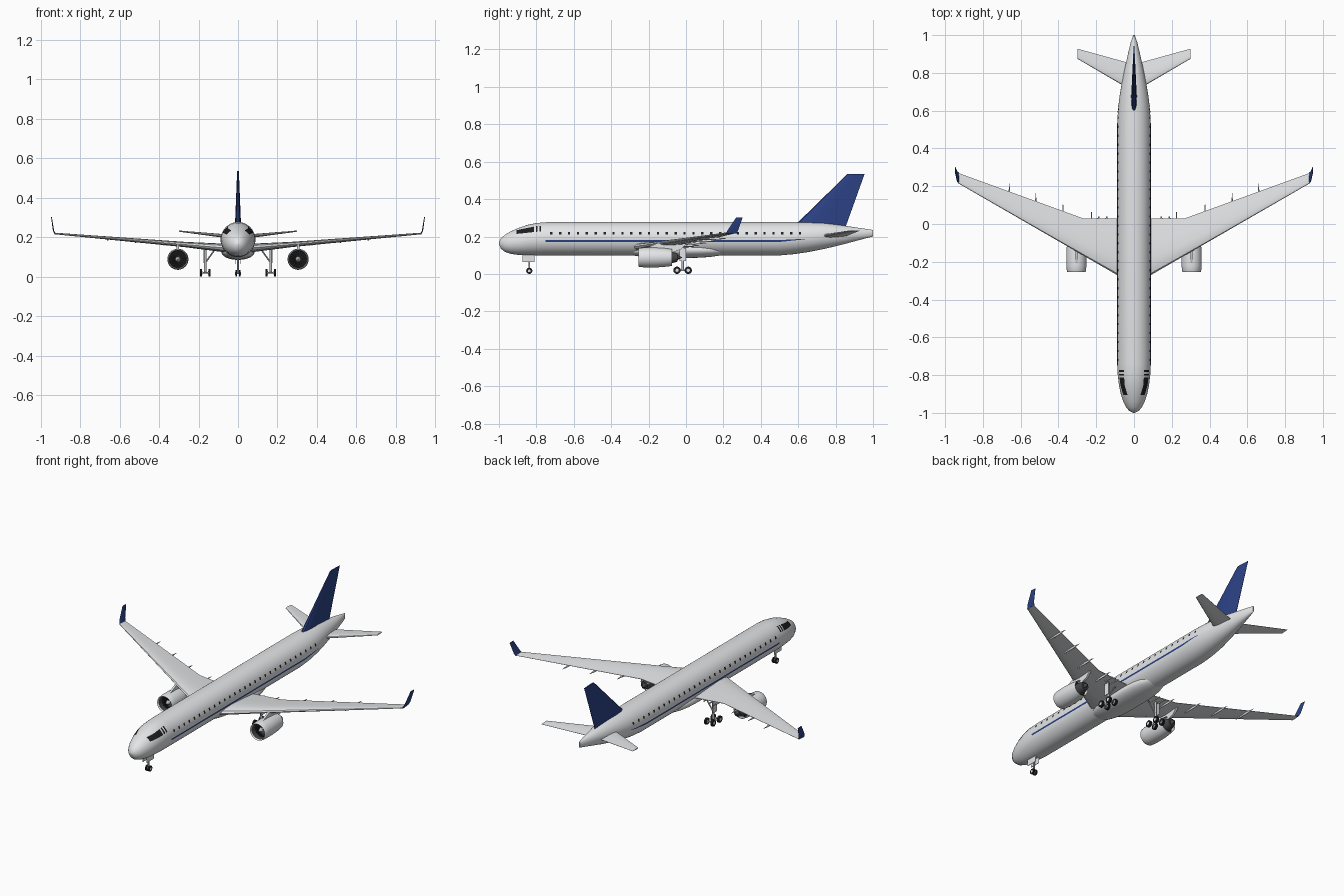
import bpy, bmesh, math
from mathutils import Vector

if "Cube" in bpy.data.objects:
    bpy.data.objects.remove(bpy.data.objects["Cube"])


def material(name, rgb):
    m = bpy.data.materials.new(name)
    m.diffuse_color = (*rgb, 1)
    m.use_nodes = True
    m.node_tree.nodes["Principled BSDF"].inputs["Base Color"].default_value = m.diffuse_color
    return m


WHITE = material("body_white", (0.77, 0.785, 0.80))
NAVY = material("navy_blue", (0.025, 0.055, 0.24))
BLACK = material("black", (0.012, 0.012, 0.014))
DARK = material("dark_grey", (0.06, 0.06, 0.065))
METAL = material("metal_grey", (0.50, 0.51, 0.52))


def finish(name, bm, mat, recalc=True, angle=35):
    if recalc:
        bmesh.ops.recalc_face_normals(bm, faces=bm.faces)
    me = bpy.data.meshes.new(name)
    bm.to_mesh(me)
    bm.free()
    me.materials.append(mat)
    ob = bpy.data.objects.new(name, me)
    bpy.context.collection.objects.link(ob)
    bpy.ops.object.select_all(action='DESELECT')
    ob.select_set(True)
    bpy.context.view_layer.objects.active = ob
    bpy.ops.object.shade_smooth_by_angle(angle=math.radians(angle))
    return ob


def loft(name, rings, mat, caps=True):
    """Skin a series of closed rings with equal point counts."""
    bm = bmesh.new()
    vs = [[bm.verts.new(p) for p in r] for r in rings]
    n = len(rings[0])
    for a, b in zip(vs, vs[1:]):
        for i in range(n):
            j = (i + 1) % n
            bm.faces.new((a[i], a[j], b[j], b[i]))
    if caps:
        bm.faces.new(vs[0])
        bm.faces.new(vs[-1])
    return finish(name, bm, mat)


def oval(x, y, z, w, h, n=48):
    return [(x + w * math.cos(2 * math.pi * i / n), y,
             z + h * math.sin(2 * math.pi * i / n)) for i in range(n)]


def lathe(name, x, z, profile, mat, n=32, caps=True):
    return loft(name, [oval(x, y, z, r, r, n) for y, r in profile], mat, caps)


def foil(x, z, y0, y1, t, up):
    """Wing section from leading edge y0 to trailing edge y1."""
    half = [(0, 0), (.03, .27), (.12, .44), (.3, .5), (.6, .34), (1, .04)]
    pts = half + [(c, -h) for c, h in half[:0:-1]]
    return [Vector((x, y0 + c * (y1 - y0), z)) + Vector(up) * h * t for c, h in pts]


def box(name, c, size, mat):
    bm = bmesh.new()
    bmesh.ops.create_cube(bm, size=1)
    for v in bm.verts:
        v.co = Vector(c) + Vector([a * b for a, b in zip(v.co, size)])
    return finish(name, bm, mat)


def rod(name, a, b, r, mat, n=16):
    """Cylinder between two points."""
    a, b = Vector(a), Vector(b)
    q = (b - a).to_track_quat('Z', 'Y')
    circle = [q @ Vector((r * math.cos(2 * math.pi * i / n),
                          r * math.sin(2 * math.pi * i / n), 0)) for i in range(n)]
    return loft(name, [[a + p for p in circle], [b + p for p in circle]], mat)


def wheel(name, x, y, r, w):
    rod(name + "_tyre", (x - w / 2, y, r), (x + w / 2, y, r), r, BLACK, 24)
    h = w / 2 + 0.001
    rod(name + "_hub", (x - h, y, r), (x + h, y, r), r * 0.45, WHITE)


# Fuselage stations: y, half width, bottom z, top z
BODY = [(-1, .004, .161, .169), (-.99, .025, .136, .190), (-.97, .042, .119, .208),
        (-.94, .057, .108, .226), (-.90, .070, .102, .244), (-.85, .080, .100, .262),
        (-.80, .086, .099, .272), (-.74, .088, .099, .277), (.50, .088, .099, .277),
        (.58, .086, .106, .277), (.66, .079, .118, .276), (.74, .066, .134, .272),
        (.82, .050, .153, .262), (.90, .032, .174, .250), (.96, .018, .190, .241),
        (1, .004, .200, .235)]
loft("fuselage", [oval(0, y, (a + b) / 2, w, (b - a) / 2) for y, w, a, b in BODY], WHITE)


def skin_x(y, z):
    """Half width of the fuselage skin at y, z."""
    for p, q in zip(BODY, BODY[1:]):
        if p[0] <= y <= q[0]:
            f = (y - p[0]) / (q[0] - p[0])
            _, w, a, b = [u + f * (v - u) for u, v in zip(p, q)]
            return w * math.sqrt(max(0, 1 - ((z - (a + b) / 2) / ((b - a) / 2)) ** 2))


def decals(name, panels, mat, ny):
    """Thin plates on both flanks; panel = y0, low0, high0, y1, low1, high1."""
    bm = bmesh.new()
    nz = 4
    for s in (1, -1):
        for y0, a0, b0, y1, a1, b1 in panels:
            g = []
            for i in range(ny + 1):
                f = i / ny
                y, a, b = y0 + f * (y1 - y0), a0 + f * (a1 - a0), b0 + f * (b1 - b0)
                zs = [a + (b - a) * k / nz for k in range(nz + 1)]
                g.append([bm.verts.new((s * (skin_x(y, z) + .0018), y, z)) for z in zs])
            for i in range(ny):
                for k in range(nz):
                    q = (g[i][k], g[i + 1][k], g[i + 1][k + 1], g[i][k + 1])
                    bm.faces.new(q if s > 0 else q[::-1])
    finish(name, bm, mat, recalc=False)


# Painted details: cabin windows, cockpit glass, side stripe
cabin = [-.72 + i * .0475 for i in range(29)]
decals("cabin_windows", [(y - .006, .210, .225, y + .006, .210, .225) for y in cabin], BLACK, 1)
decals("cockpit_windows", [(-.905, .214, .234, -.812, .224, .253),
                           (-.803, .225, .255, -.793, .226, .256),
                           (-.784, .227, .257, -.774, .228, .257)], BLACK, 8)
decals("side_stripe", [(-.75, .171, .181, .50, .171, .181),
                       (.50, .171, .181, .635, .185, .188)], NAVY, 16)

# Belly fairing
ts = [-1, -.97, -.9, -.8, -.65, -.45, -.2, 0, .2, .45, .65, .8, .9, .97, 1]
rings = []
for t in ts:
    k = max(.04, (1 - abs(t) ** 3) ** .5)
    rings.append(oval(0, -.05 + .28 * t, .126, .085 * k, .041 * k, 32))
loft("belly_fairing", rings, WHITE)

# Tail fin
loft("tail_fin", [foil(0, .245, .567, .851, .032, (1, 0, 0)),
                  foil(0, .535, .864, .955, .009, (1, 0, 0))], NAVY)


def wing_edge(x):
    """Trailing edge y and mid z of the wing at span x."""
    return .03 + max(0, x - .27) * .364, .163 + (x - .27) * .085


UP = (0, 0, 1)
for s, side in ((1, "right"), (-1, "left")):
    # Wing, winglet and tailplane
    loft(side + "_wing", [foil(s * .04, .143, -.299, .03, .046, UP),
                          foil(s * .27, .163, -.166, .03, .027, UP),
                          foil(s * .93, .219, .215, .270, .008, UP)], WHITE)
    loft(side + "_winglet", [foil(s * .928, .217, .213, .272, .007, (1, 0, 0)),
                             foil(s * .936, .235, .224, .279, .006, (1, 0, 0)),
                             foil(s * .946, .302, .268, .303, .004, (1, 0, 0))], NAVY)
    loft(side + "_tailplane", [foil(s * .01, .200, .705, .848, .022, UP),
                               foil(s * .30, .231, .875, .928, .006, UP)], WHITE)

    # Flap track fairings under the trailing edge
    for i, x in enumerate((.225, .376, .52, .66)):
        y, z = wing_edge(x)
        prof = [(-.11, .001), (-.08, .006), (-.02, .007), (.015, .004), (.042, .001)]
        loft(f"{side}_flap_fairing_{i}",
             [oval(s * x, y + d, z - .007, r * .7, r, 12) for d, r in prof], WHITE)
    for i, x in enumerate((.145, .186)):
        rod(f"{side}_flap_hinge_{i}", (s * x, -.02, .148), (s * x, .04, .148), .004, WHITE, 8)

    # Engine: nacelle shell, duct, fan, spinner, exhaust
    ex, ez = s * .305, .088
    lathe(side + "_nacelle", ex, ez,
          [(-.245, .044), (-.252, .046), (-.254, .048), (-.249, .0505), (-.22, .053),
           (-.17, .0535), (-.12, .051), (-.075, .045), (-.077, .042), (-.10, .042)],
          WHITE, caps=False)
    lathe(side + "_intake_duct", ex, ez, [(-.246, .0442), (-.205, .043), (-.10, .042)],
          DARK, caps=False)
    lathe(side + "_fan_disc", ex, ez, [(-.212, .043), (-.205, .043)], BLACK)
    for k in range(18):
        a = 2 * math.pi * k / 18
        d = Vector((math.cos(a), 0, math.sin(a)))
        e = Vector((-d.z, 0, d.x))
        c = Vector((ex, -.217, ez))
        bl = [[c + d * r + e * w + Vector((0, h, 0)) for w, h in
               ((-.002, -.002), (.002, .002), (.002, .004), (-.002, 0))] for r in (.01, .042)]
        loft(f"{side}_fan_blade_{k}", bl, DARK)
    lathe(side + "_spinner", ex, ez,
          [(-.240, .001), (-.234, .006), (-.224, .011), (-.212, .014)], METAL, 24)
    lathe(side + "_bypass_wall", ex, ez, [(-.105, .042), (-.10, .042)], BLACK)
    lathe(side + "_core_nozzle", ex, ez, [(-.11, .034), (-.08, .032), (-.045, .022)], DARK)
    lathe(side + "_exhaust_plug", ex, ez, [(-.05, .016), (-.022, .002)], DARK, 20)
    pylon = [(-.215, .137), (-.15, .166), (-.08, .172), (.0, .160), (-.03, .130), (-.08, .112)]
    loft(side + "_pylon", [[(ex + w, y, z) for y, z in pylon] for w in (-.006, .006)], WHITE)

    # Main landing gear with four-wheel bogie
    gx, gy = s * .166, -.018
    rod(side + "_gear_strut", (gx, gy, .02), (gx, gy, .15), .007, METAL)
    box(side + "_gear_door", (gx + s * .010, gy, .104), (.004, .036, .070), WHITE)
    rod(side + "_gear_brace", (gx, gy, .07), (gx - s * .05, gy, .14), .004, METAL, 10)
    rod(side + "_bogie_beam", (gx, gy - .03, .02), (gx, gy + .03, .02), .005, METAL, 12)
    for i, dy in enumerate((-.030, .030)):
        rod(f"{side}_axle_{i}", (gx - .022, gy + dy, .02), (gx + .022, gy + dy, .02), .004, METAL, 12)
        for j, dx in enumerate((-.021, .021)):
            wheel(f"{side}_wheel_{i}{j}", gx + dx, gy + dy, .0195, .011)

    # Nose gear doors and wheels
    box(side + "_nose_gear_door", (s * .012, -.842, .086), (.003, .066, .042), WHITE)
    wheel(side + "_nose_wheel", s * .009, -.838, .0165, .008)

rod("nose_gear_strut", (0, -.838, .0165), (0, -.838, .11), .005, METAL)
rod("nose_gear_axle", (-.01, -.838, .0165), (.01, -.838, .0165), .003, METAL, 12)
